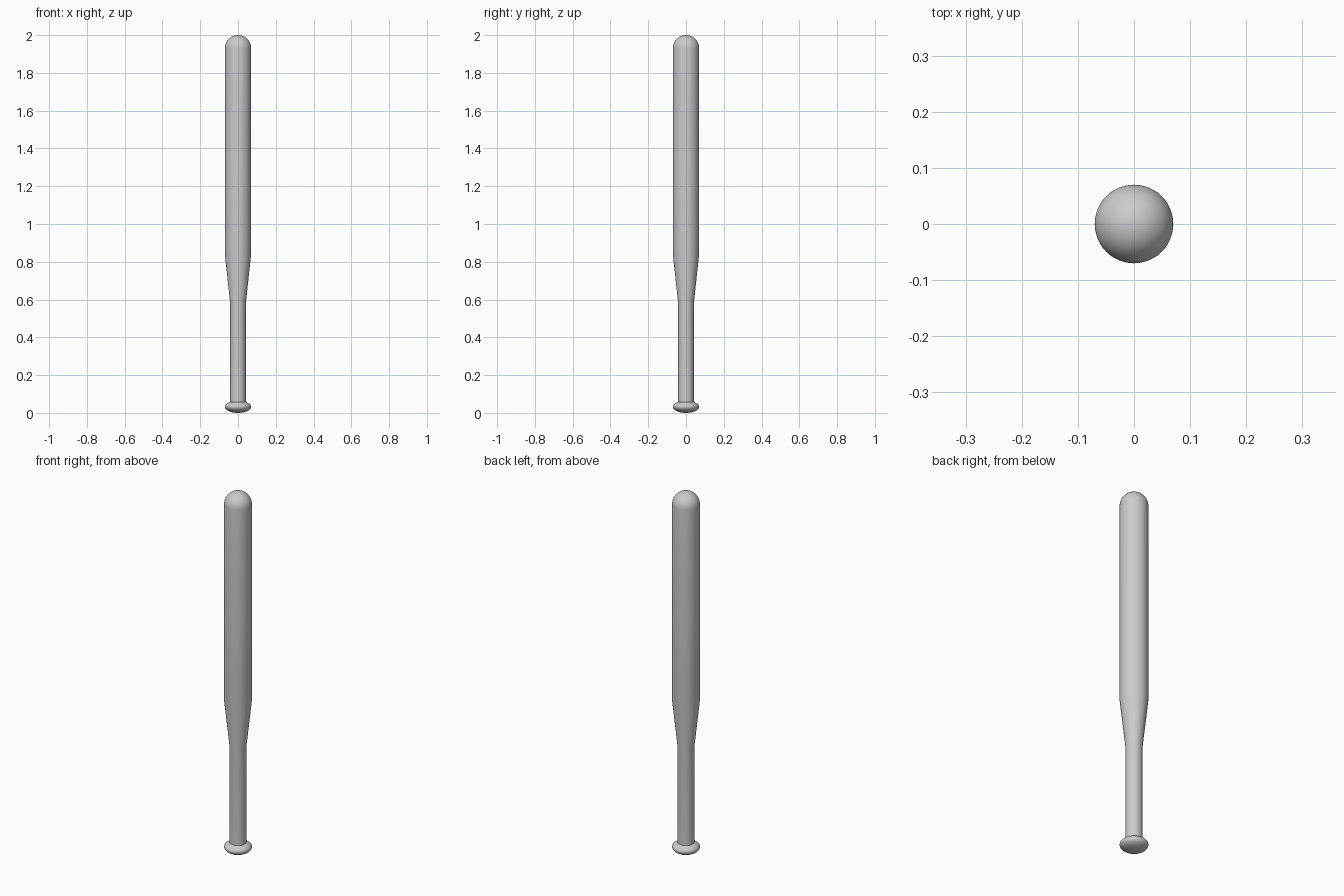
import bpy
import math

if "Cube" in bpy.data.objects:
    bpy.data.objects.remove(bpy.data.objects["Cube"])

SIDES = 48


def lathe(name, profile):
    """Spin a (radius, z) profile around z; zero radii become poles."""
    verts, faces, rings = [], [], []
    for r, z in profile:
        start = len(verts)
        if r < 1e-6:
            verts.append((0, 0, z))
            rings.append([start] * SIDES)
        else:
            for i in range(SIDES):
                a = 2 * math.pi * i / SIDES
                verts.append((r * math.cos(a), r * math.sin(a), z))
            rings.append(list(range(start, start + SIDES)))
    for low, high in zip(rings, rings[1:]):
        for i in range(SIDES):
            j = (i + 1) % SIDES
            quad = [low[i], low[j], high[j], high[i]]
            faces.append(list(dict.fromkeys(quad)))
    mesh = bpy.data.meshes.new(name)
    mesh.from_pydata(verts, [], faces)
    obj = bpy.data.objects.new(name, mesh)
    bpy.context.collection.objects.link(obj)
    bpy.ops.object.select_all(action='DESELECT')
    obj.select_set(True)
    bpy.context.view_layer.objects.active = obj
    bpy.ops.object.shade_smooth_by_angle(angle=math.radians(30))
    return obj


def arc(radius, half_height, centre, start, end, steps):
    """Elliptical arc as (radius, z) points, angles in degrees from the horizontal."""
    points = []
    for i in range(steps + 1):
        a = math.radians(start + (end - start) * i / steps)
        points.append((radius * math.cos(a), centre + half_height * math.sin(a)))
    return points


# Flattened round knob at the foot
lathe("knob", arc(0.07, 0.032, 0.032, -90, 90, 24))

# Slim grip, taper, straight barrel and domed tip in one turned piece
body = [(0, 0.04), (0.042, 0.04), (0.042, 0.585), (0.07, 0.845)]
lathe("bat_body", body + arc(0.07, 0.07, 1.93, 0, 90, 14))
